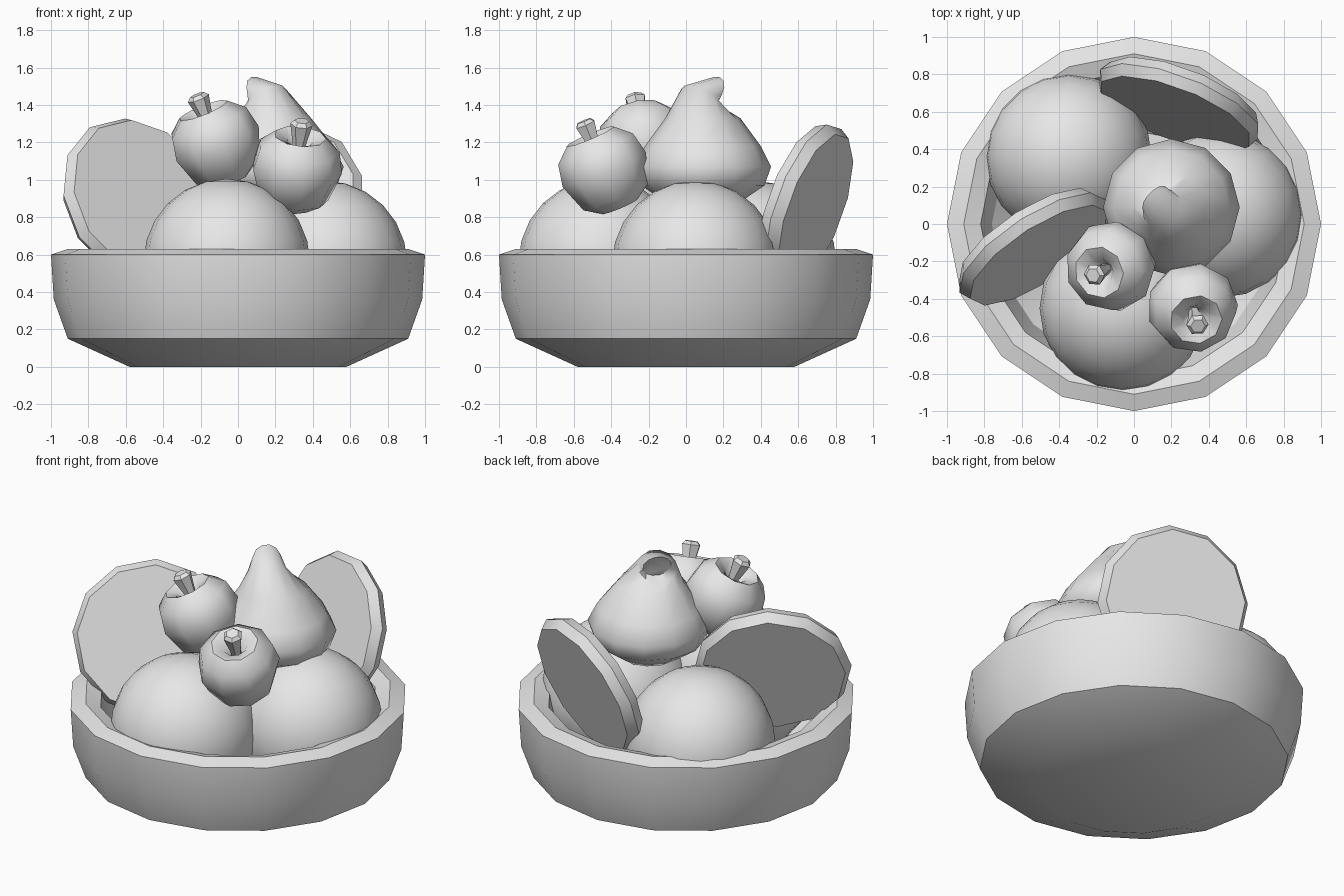
import bpy, bmesh, math
from mathutils import Vector

if "Cube" in bpy.data.objects:
    bpy.data.objects.remove(bpy.data.objects["Cube"], do_unlink=True)

grey = bpy.data.materials.new("plain grey")
grey.use_nodes = True
tone = (0.8, 0.8, 0.8, 1)
grey.diffuse_color = tone
grey.node_tree.nodes["Principled BSDF"].inputs["Base Color"].default_value = tone


def loft(name, rings, sides, angle, closed=False):
    """Skin rings given as (centre, axis, radius); cap the ends."""
    bm = bmesh.new()
    loops = []
    for centre, axis, radius in rings:
        turn = Vector((0, 0, 1)).rotation_difference(Vector(axis))
        loop = []
        for i in range(sides):
            a = 2 * math.pi * i / sides
            spoke = Vector((math.cos(a), math.sin(a), 0)) * radius
            loop.append(bm.verts.new(Vector(centre) + turn @ spoke))
        loops.append(loop)
    for low, high in zip(loops, loops[1:]):
        for i in range(sides):
            j = (i + 1) % sides
            bm.faces.new((low[i], low[j], high[j], high[i]))
    bm.faces.new(loops[0][::-1])
    bm.faces.new(loops[-1])
    bmesh.ops.recalc_face_normals(bm, faces=bm.faces)
    mesh = bpy.data.meshes.new(name)
    bm.to_mesh(mesh)
    bm.free()
    mesh.materials.append(grey)
    obj = bpy.data.objects.new(name, mesh)
    bpy.context.collection.objects.link(obj)
    smooth(obj, angle)
    return obj


def smooth(obj, angle):
    bpy.ops.object.select_all(action="DESELECT")
    obj.select_set(True)
    bpy.context.view_layer.objects.active = obj
    bpy.ops.object.shade_smooth_by_angle(angle=math.radians(angle))


def lathe(name, profile, sides, centre, axis, angle):
    """Turn (radius, height) pairs about an axis through a centre."""
    axis = Vector(axis).normalized()
    rings = [(Vector(centre) + axis * h, axis, r) for r, h in profile]
    return loft(name, rings, sides, angle)


# Bowl with a sloped rim and hollow inside
lathe("bowl", [(0.58, 0), (0.91, 0.15), (0.985, 0.36), (1, 0.6), (0.91, 0.63),
               (0.82, 0.6), (0.76, 0.36), (0.5, 0.12)],
      16, (0, 0, 0), (0, 0, 1), 30)

# Large round fruit
for name, place in (("front_round_fruit", (-0.06, -0.45, 0.56)),
                    ("right_round_fruit", (0.46, 0.05, 0.55)),
                    ("back_round_fruit", (-0.35, 0.36, 0.55))):
    bpy.ops.mesh.primitive_uv_sphere_add(segments=20, ring_count=12,
                                         radius=0.445, location=place)
    ball = bpy.context.object
    ball.name = name
    ball.data.materials.append(grey)
    smooth(ball, 40)

# Teardrop fruit whose tip curls over to the back
up = (0, 0, 1)
loft("teardrop_fruit", [
    ((0.2, 0.09, 0.86), up, 0.17), ((0.2, 0.09, 0.97), up, 0.33),
    ((0.2, 0.09, 1.07), up, 0.365), ((0.2, 0.09, 1.18), up, 0.31),
    ((0.19, 0.09, 1.33), up, 0.2), ((0.15, 0.08, 1.44), (-0.4, 0.4, 0.8), 0.115),
    ((0.11, 0.14, 1.475), (-0.6, 0.6, -0.4), 0.085)], 12, 50)

# Apples with dimples and flared stems
apple = [(0.03, -0.15), (0.1, -0.2), (0.19, -0.14), (0.245, 0.02), (0.22, 0.14),
         (0.14, 0.21), (0.07, 0.18), (0.025, 0.1)]
stem = [(0.03, 0.1), (0.035, 0.16), (0.06, 0.28), (0.04, 0.3)]
for name, place, axis in (("upper_apple", (-0.11, -0.22, 1.18), (-0.1, -0.05, 0.25)),
                          ("lower_apple", (0.31, -0.43, 1.04), (0.03, -0.11, 0.26))):
    lathe(name, apple, 9, place, axis, 60)
    lathe(name + "_stem", stem, 6, place, axis, 30)

# Thick round slices leaning outward against the rim
slab = [(0.43, -0.06), (0.465, 0), (0.435, 0.06)]
lathe("left_slice", slab, 12, (-0.54, -0.12, 0.89), (0.52, -0.79, 0.34), 30)
lathe("back_slice", slab, 12, (0.24, 0.64, 0.86), (-0.34, -0.88, 0.32), 30)
